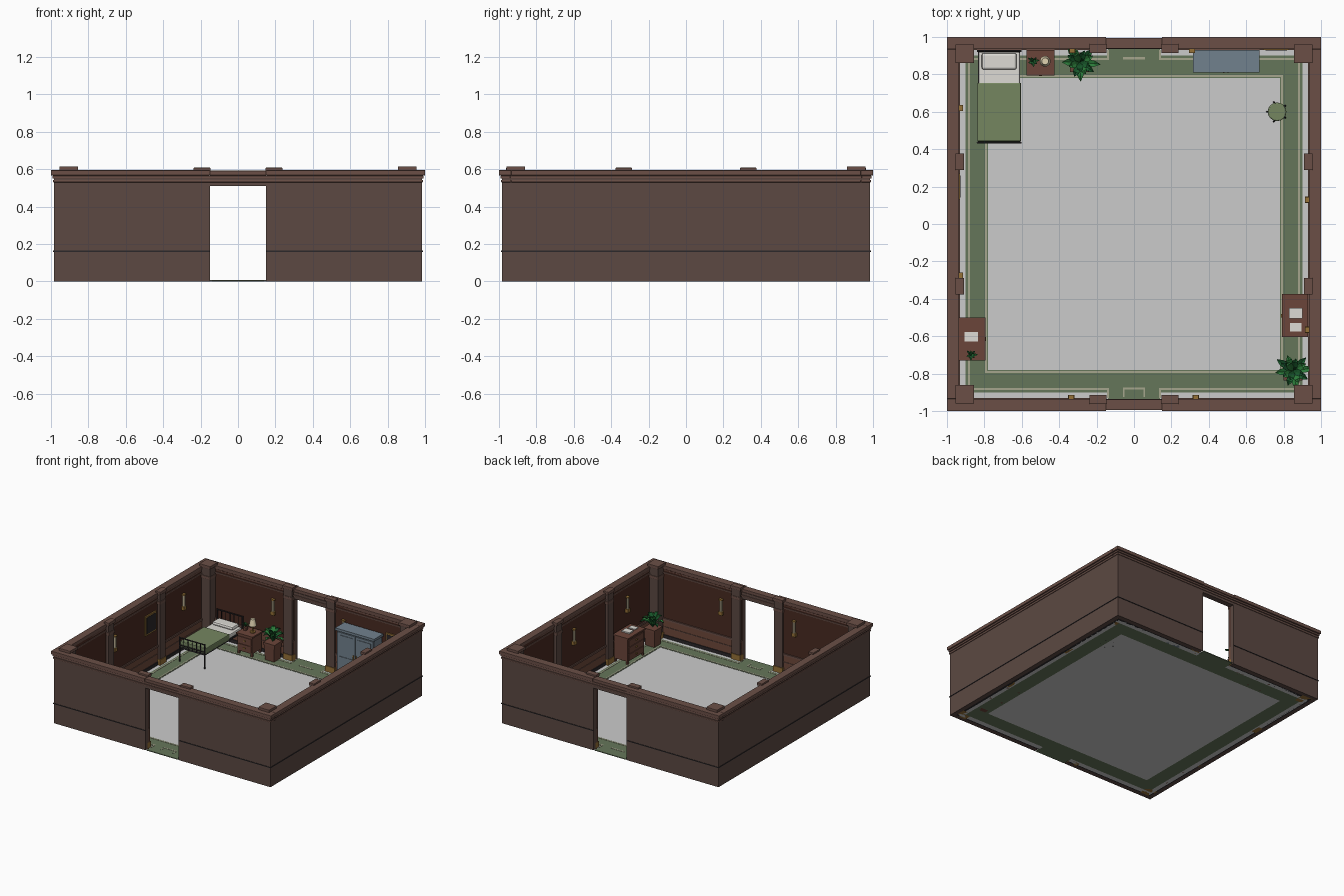
import bpy, bmesh, math, random
from mathutils import Matrix, Vector

if "Cube" in bpy.data.objects:
    bpy.data.objects.remove(bpy.data.objects["Cube"])
random.seed(4)

def mat(name, h):
    m = bpy.data.materials.new(name)
    m.diffuse_color = [(int(h[i:i + 2], 16) / 255) ** 2.2 for i in (0, 2, 4)] + [1]
    m.use_nodes = True
    m.node_tree.nodes["Principled BSDF"].inputs["Base Color"].default_value = m.diffuse_color
    return m

WALL, CAP = mat("wall_brown", "5c4a44"), mat("trim_brown", "6a5048")
INNER, PANEL = mat("inner_wall", "4a2e26"), mat("wainscot", "6e4a3d")
GOLD, GREEN, STRIPE = mat("brass", "94703a"), mat("green", "65755a"), mat("stripe", "a5a58c")
WOOD, DARK, BLUE = mat("wood", "6b473c"), mat("dark", "2f2c2e"), mat("blue_grey", "71808c")
WHITE, LEAF, LEAF2 = mat("white", "dcdad4"), mat("leaf", "2f7a3c"), mat("leaf_dark", "1f5a30")
SAGE, CREAM = mat("blanket", "748560"), mat("cream", "e0d2b0")

class Part:
    """Collects primitives into one named object."""
    def __init__(self, name, m=None):
        self.name, self.m, self.bm = name, m, bmesh.new()
    def box(self, x0, x1, y0, y1, z0, z1):
        M = Matrix.Translation(((x0 + x1) / 2, (y0 + y1) / 2, (z0 + z1) / 2))
        bmesh.ops.create_cube(self.bm, size=1, matrix=M @ Matrix.Diagonal((x1 - x0, y1 - y0, z1 - z0, 1)))
        return self
    def cyl(self, a, b, r, r2=None, n=10):
        a, b = Vector(a), Vector(b)
        M = Matrix.Translation((a + b) / 2) @ (b - a).to_track_quat('Z', 'Y').to_matrix().to_4x4()
        bmesh.ops.create_cone(self.bm, cap_ends=True, segments=n, radius1=r,
                              radius2=r if r2 is None else r2, depth=(b - a).length, matrix=M)
        return self
    def run(self, d0, d1, z0, z1, door=0.15):
        """Band round all four walls, split at the doorways."""
        for s in (-1, 1):
            lo, hi = sorted((s * d0, s * d1))
            self.box(lo, hi, -d0, d0, z0, z1)
            for x0, x1 in ([(-d1, -door), (door, d1)] if door else [(-d1, d1)]):
                self.box(x0, x1, lo, hi, z0, z1)
        return self
    def done(self, bevel=0, smooth=False):
        me = bpy.data.meshes.new(self.name)
        self.bm.to_mesh(me)
        self.bm.free()
        o = bpy.data.objects.new(self.name, me)
        bpy.context.collection.objects.link(o)
        if self.m:
            me.materials.append(self.m)
        if smooth:
            me.shade_smooth()
            me.set_sharp_from_angle(angle=math.radians(35))
        if bevel:
            b = o.modifiers.new("bevel", 'BEVEL')
            b.width, b.segments = bevel, 2
        return o

# Floor, carpet border and stripes
Part("floor").box(-.78, .78, -.78, .78, 0, .004).run(.9, .94, 0, .004, .14).done()
carpet = Part("carpet_border", GREEN).run(.78, .9, 0, .006, 0)
for s in (-1, 1):
    carpet.box(-.14, .14, *sorted((s * .9, s * .985)), 0, .006)
carpet.done()
lines = Part("carpet_stripes", STRIPE).run(.787, .797, .006, .008, 0).run(.877, .887, .006, .008, .14)
for s in (-1, 1):
    for x in (-.14, .14):
        lines.box(x - .005, x + .005, *sorted((s * .877, s * .93)), .006, .008)
lines.box(-.06, .06, .88, .892, .006, .008).box(-.06, .06, -.885, -.875, .006, .008)
for x in (-.058, .052):
    lines.box(x, x + .008, -.925, -.875, .006, .008)
lines.done()

# Walls, wainscot and mouldings
w = Part("walls", WALL).run(.95, .985, 0, .565)
for s in (-1, 1):
    w.box(-.15, .15, *sorted((s * .94, s * .985)), .51, .565)
w.done()
Part("inner_wall", INNER).run(.94, .95, .16, .565).done()
Part("wainscot", PANEL).run(.937, .95, .03, .155).done()
Part("dado_rails", CAP).run(.93, .95, .15, .165).run(.933, .95, .09, .096).done()
Part("baseboard", DARK).run(.931, .95, 0, .03).done()
Part("outer_groove_rail", DARK).run(.985, .989, .158, .164).done()
trim = Part("cornice", CAP).run(.935, .99, .53, .542, 0).run(.94, .993, .55, .565, 0).run(.935, 1, .567, .595, .15)
for s in (-1, 1):
    trim.box(-.15, .15, *sorted((s * .938, s * .995)), .567, .592)
trim.done(.003)

# Pilasters: shaft, cap and brass base
shaft, caps, feet = Part("pilaster_shafts", WALL), Part("pilaster_caps", CAP), Part("pilaster_bases", GOLD)
def pilaster(x, y, hx, hy, top):
    shaft.box(x - hx + .008, x + hx - .008, y - hy + .008, y + hy - .008, .04, top - .02)
    caps.box(x - hx, x + hx, y - hy, y + hy, top - .025, top)
    caps.box(x - hx + .004, x + hx - .004, y - hy + .004, y + hy - .004, .5, .525)
    feet.box(x - hx + .003, x + hx - .003, y - hy + .003, y + hy - .003, 0, .05)
for sx in (-1, 1):
    for sy in (-1, 1):
        pilaster(sx * .905, sy * .91, .05, .05, .615)
        pilaster(sx * .192, sy * .938, .046, .024, .608)
        pilaster(sx * .932, sy * .333, .023, .044, .608)
shaft.done(); caps.done(.003); feet.done()

# Wall sconces
plates, tubes = Part("sconce_brackets", GOLD), Part("sconce_lamps", CREAM)
for x, y in ((-.33, .925), (.31, .925), (-.925, .62), (-.925, -.275), (.925, .13), (.925, -.565), (-.335, -.925), (.33, -.925)):
    hx, hy = (.012, .017) if abs(x) > .9 else (.017, .012)
    plates.box(x - hx, x + hx, y - hy, y + hy, .335, .365)
    plates.box(x - hx * .9, x + hx * .9, y - hy * .9, y + hy * .9, .455, .465)
    tubes.cyl((x, y, .365), (x, y, .455), .011, n=8)
plates.done(); tubes.done(smooth=True)

# Framed pictures
Part("picture_frames", GOLD).box(-.942, -.93, .13, .27, .3, .46).box(.69, .83, .93, .942, .3, .46).done()
Part("picture_canvases", DARK).box(-.93, -.928, .142, .258, .312, .448).box(.702, .818, .928, .93, .312, .448).done()

# Bed
frame = Part("bed_frame", DARK).box(-.835, -.61, .44, .925, .11, .125)
for y, h in ((.435, .205), (.925, .25)):
    for x in (-.835, -.607):
        frame.cyl((x, y, 0), (x, y, h), .006, n=8)
    for z in (.14, h - .004):
        frame.cyl((-.835, y, z), (-.607, y, z), .005, n=8)
    for i in range(1, 6):
        x = -.835 + .038 * i
        frame.cyl((x, y, .12), (x, y, h), .003, n=6)
frame.done()
Part("mattress", WHITE).box(-.832, -.61, .445, .92, .125, .16).done(.008)
Part("blanket", SAGE).box(-.838, -.604, .442, .755, .12, .168).done(.006)
Part("pillow", WHITE).box(-.815, -.627, .825, .915, .16, .19).done(.013)

# Cabinets with drawers; f = direction of the drawer front
def cabinet(name, x0, x1, y0, y1, h, f, n):
    b = Part(name, WOOD).box(x0 + .008, x1 - .008, y0 + .008, y1 - .008, .03, h - .012).box(x0, x1, y0, y1, h - .012, h)
    for x in (x0 + .008, x1 - .023):
        for y in (y0 + .008, y1 - .023):
            b.box(x, x + .015, y, y + .015, 0, .03)
    k = Part(name + "_knobs", GOLD)
    step = (h - .055) / n
    for i in range(n):
        z0, z1 = .037 + i * step, .03 + (i + 1) * step
        zm = (z0 + z1) / 2
        if f == 'y':
            b.box(x0 + .016, x1 - .016, y0 + .003, y0 + .01, z0, z1)
            k.box((x0 + x1) / 2 - .008, (x0 + x1) / 2 + .008, y0 - .003, y0 + .004, zm - .004, zm + .004)
        else:
            s = 1 if f == '+' else -1
            e = x1 if s > 0 else x0
            b.box(*sorted((e - s * .003, e - s * .01)), y0 + .016, y1 - .016, z0, z1)
            k.box(*sorted((e + s * .003, e - s * .004)), (y0 + y1) / 2 - .01, (y0 + y1) / 2 + .01, zm - .004, zm + .004)
    b.done(); k.done()
cabinet("nightstand", -.575, -.425, .795, .93, .175, 'y', 2)
cabinet("right_dresser", .79, .93, -.605, -.375, .225, '-', 3)
cabinet("left_dresser", -.935, -.795, -.73, -.5, .225, '+', 3)
Part("papers", WHITE).box(.83, .9, -.505, -.45, .225, .235).box(.835, .895, -.575, -.53, .225, .232)\
    .box(-.905, -.835, -.628, -.578, .225, .233).done()

# Table lamp
Part("lamp_base", GOLD).cyl((-.475, .87, .175), (-.475, .87, .185), .022).cyl((-.475, .87, .185), (-.475, .87, .235), .007).done()
Part("lamp_shade", CREAM).cyl((-.475, .87, .23), (-.475, .87, .285), .029, .018, 14).done(smooth=True)

# Potted plants with arching leaves
def plant(name, x, y, z, pot, ph, R, n):
    p = Part(name + "_pot", WOOD).cyl((x, y, z), (x, y, z + ph), pot * 1.2, pot * 1.414, 4)
    bmesh.ops.rotate(p.bm, cent=(x, y, 0), matrix=Matrix.Rotation(math.pi / 4, 3, 'Z'), verts=p.bm.verts)
    p.box(x - pot * 1.08, x + pot * 1.08, y - pot * 1.08, y + pot * 1.08, z + ph * .88, z + ph).done()
    leaves = [Part(name + "_leaves", LEAF), Part(name + "_dark_leaves", LEAF2)]
    for i in range(n):
        bm = leaves[i % 2].bm
        a = i * 2.4 + random.uniform(-.2, .2)
        t = i / n
        r, up = R * (1.05 - .6 * t), R * (.45 + .6 * t)
        d, side = Vector((math.cos(a), math.sin(a), 0)), Vector((-math.sin(a), math.cos(a), 0))
        rows = []
        for u, wd, hz in ((0, .04, 0), (.35, .17, .75), (.7, .16, 1), (1, .01, .8 + .2 * t)):
            c = Vector((x, y, z + ph)) + d * r * u + Vector((0, 0, up * hz))
            rows.append([bm.verts.new(c + side * R * wd * k + Vector((0, 0, R * .06 * abs(k)))) for k in (-1, 0, 1)])
        for q, s in zip(rows, rows[1:]):
            for k in (0, 1):
                bm.faces.new((q[k], q[k + 1], s[k + 1], s[k]))
    for l in leaves:
        l.done()
plant("back_plant", -.29, .865, 0, .048, .15, .105, 16)
plant("corner_plant", .85, -.785, 0, .048, .15, .105, 16)
plant("nightstand_plant", -.54, .87, .175, .013, .025, .034, 10)
plant("dresser_plant", -.87, -.7, .225, .013, .025, .034, 10)

# Wardrobe
Part("wardrobe", BLUE).box(.325, .66, .825, .93, .03, .425).box(.315, .67, .81, .93, .425, .445)\
    .box(.32, .665, .82, .93, 0, .03).done()
doors, handles = Part("wardrobe_doors", BLUE), Part("wardrobe_handles", GOLD)
for x in (.33, .495):
    doors.box(x, x + .16, .817, .825, .04, .415)
    doors.box(x + .02, x + .14, .813, .817, .06, .22).box(x + .02, x + .14, .813, .817, .245, .395)
for x in (.48, .502):
    handles.box(x - .003, x + .003, .808, .817, .21, .26)
doors.done(); handles.done()

# Stool
legs = Part("stool_legs", DARK)
for i in range(5):
    a = i * math.tau / 5 + math.pi
    c, s = math.cos(a), math.sin(a)
    legs.cyl((.765 + .055 * c, .6 + .055 * s, 0), (.765 + .03 * c, .6 + .03 * s, .12), .005, n=6)
legs.done()
Part("stool_seat", SAGE).cyl((.765, .6, .115), (.765, .6, .14), .05, n=16).done(.005, True)
